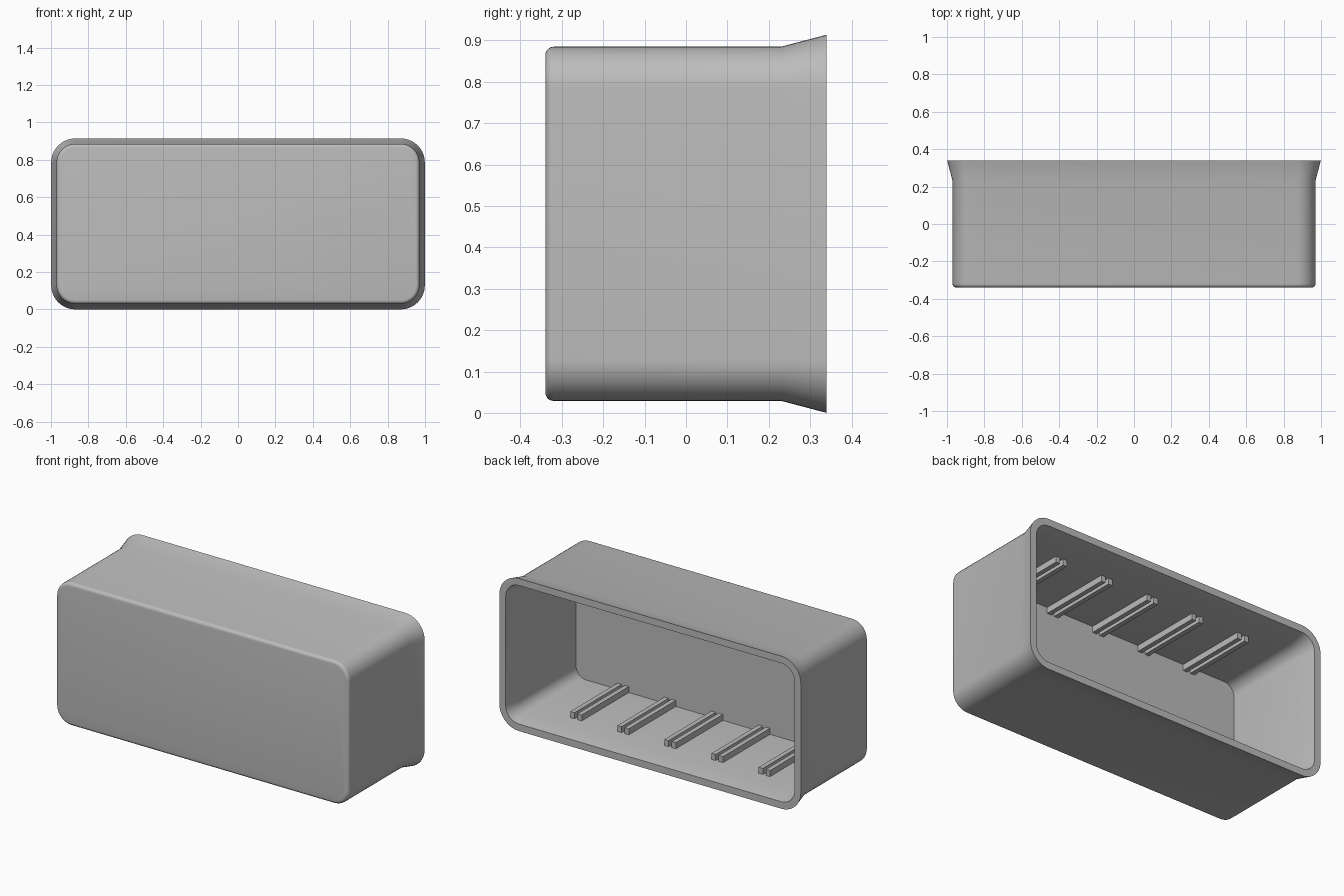
import bpy, bmesh, math

cube = bpy.data.objects.get("Cube")
if cube:
    bpy.data.objects.remove(cube, do_unlink=True)

grey = bpy.data.materials.new("plain grey")
grey.use_nodes = True
grey.diffuse_color = (0.5, 0.5, 0.5, 1)
grey.node_tree.nodes["Principled BSDF"].inputs["Base Color"].default_value = (0.5, 0.5, 0.5, 1)

MID_Z = 0.457
WALL = 0.035
BODY_X, BODY_Z, RADIUS = 0.97, 0.428, 0.1
FLARE = 0.029
FRONT, BEND, BACK = -0.34, 0.23, 0.34
BEVEL = 0.02
FLOOR_Y = FRONT + 0.045


def finish(name, bm, smooth):
    bmesh.ops.recalc_face_normals(bm, faces=bm.faces)
    mesh = bpy.data.meshes.new(name)
    bm.to_mesh(mesh)
    bm.free()
    mesh.materials.append(grey)
    obj = bpy.data.objects.new(name, mesh)
    bpy.context.collection.objects.link(obj)
    if smooth:
        bpy.ops.object.select_all(action="DESELECT")
        obj.select_set(True)
        bpy.context.view_layer.objects.active = obj
        bpy.ops.object.shade_smooth_by_angle(angle=math.radians(30))
    return obj


def rounded_ring(bm, y, offset, steps=10):
    """Rounded rectangle, grown outward from the body outline by offset."""
    r = RADIUS + offset
    verts = []
    for quarter, (sx, sz) in enumerate([(1, 1), (-1, 1), (-1, -1), (1, -1)]):
        for i in range(steps + 1):
            a = math.pi / 2 * (quarter + i / steps)
            x = sx * (BODY_X - RADIUS) + r * math.cos(a)
            z = sz * (BODY_Z - RADIUS) + r * math.sin(a)
            verts.append(bm.verts.new((x, y, MID_Z + z)))
    return verts


# Shell: rings from the rounded front, over the flared rim, back to the inner wall
bm = bmesh.new()
path = []
for i in range(6):
    a = math.pi / 2 * i / 5
    path.append((FRONT + BEVEL * (1 - math.sin(a)), -BEVEL * (1 - math.cos(a))))
path.reverse()
path += [(BEND, 0), (BACK, FLARE), (BACK, FLARE - 0.042), (BEND, -WALL), (FLOOR_Y, -WALL)]
rings = [rounded_ring(bm, y, off) for y, off in path]
for a, b in zip(rings, rings[1:]):
    for i in range(len(a)):
        j = (i + 1) % len(a)
        bm.faces.new((a[i], a[j], b[j], b[i]))
bm.faces.new(rings[0])
bm.faces.new(rings[-1])
finish("open_box_shell", bm, True)

# Paired slot rails on the inner floor and ceiling
RAIL_W, RAIL_H, RAIL_END = 0.028, 0.036, 0.15
for place, side in (("floor", -1), ("ceiling", 1)):
    bm = bmesh.new()
    for slot in range(-2, 3):
        for half in (-1, 1):
            made = bmesh.ops.create_cube(bm, size=1)["verts"]
            bmesh.ops.scale(bm, verts=made, vec=(RAIL_W, RAIL_END - FLOOR_Y, RAIL_H))
            z = MID_Z + side * (BODY_Z - WALL - RAIL_H / 2)
            x = slot * 0.312 + half * 0.024
            bmesh.ops.translate(bm, verts=made, vec=(x, (RAIL_END + FLOOR_Y) / 2, z))
    finish(place + "_rails", bm, False)
